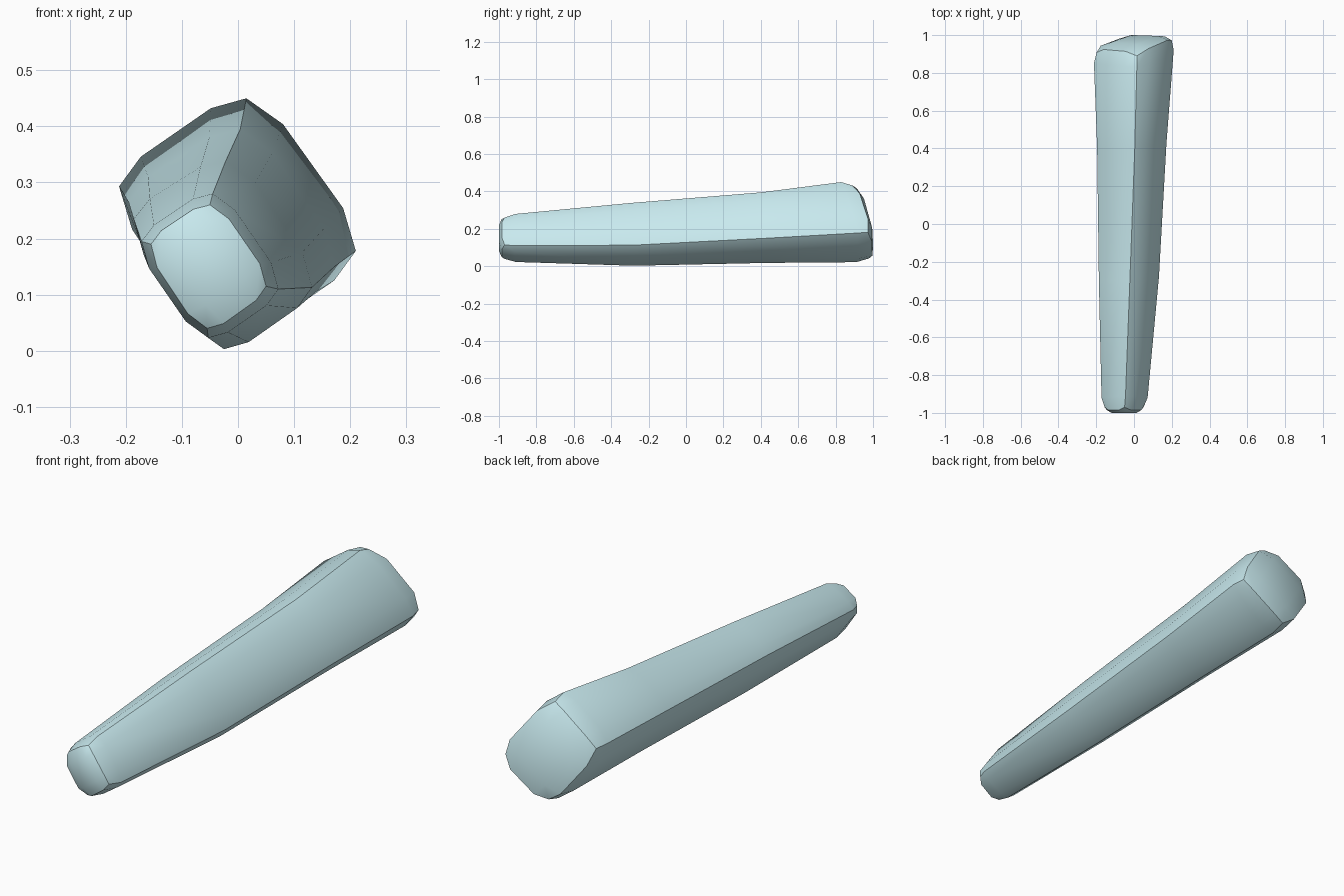
import bpy, bmesh
from mathutils import Vector

if "Cube" in bpy.data.objects:
    bpy.data.objects.remove(bpy.data.objects["Cube"])

T = (0.0, 0.225, 0.775, 1.0)   # spacing of points along each side
BULGE = 0.078                  # side swelling, relative to side length

# Cross-sections from small end to large end: top, right, bottom, left corners,
# followed by the outward swell of the rim along y
SECTIONS = [
    ((-.05, -.97, .26), (.05, -.97, .115), (-.055, -.97, .04), (-.155, -.97, .19), -.015),
    ((-.045, -.91, .28), (.072, -.92, .11), (-.053, -.91, .023), (-.172, -.92, .195), 0),
    ((-.022, -.30, .338), (.132, -.28, .113), (-.025, -.28, .003), (-.186, -.30, .235), 0),
    ((.004, .40, .395), (.172, .43, .15), (-.02, .43, .018), (-.195, .40, .265), 0),
    ((.015, .83, .45), (.21, .92, .178), (-.015, .91, .022), (-.212, .85, .293), 0),
    ((.015, .89, .432), (.2, .972, .182), (-.015, .978, .042), (-.198, .908, .288), .02),
]


def ring_points(section):
    """Four sharp corners with two swollen points between each pair."""
    corners = [Vector(c) for c in section[:4]]
    pts = []
    for i, a in enumerate(corners):
        d = corners[(i + 1) % 4] - a
        out = Vector((-d.z, 0, d.x)) * BULGE
        pts.append(a)
        pts += [a + d * t + out + Vector((0, section[4], 0)) for t in T[1:3]]
    return pts


bm = bmesh.new()
rings = [[bm.verts.new(p) for p in ring_points(s)] for s in SECTIONS]

# Long sides
for a, b in zip(rings, rings[1:]):
    for i in range(12):
        j = (i + 1) % 12
        bm.faces.new((a[i], a[j], b[j], b[i]))


def domed_cap(r):
    """Fill a ring with a swollen 3 x 3 grid."""
    g = [[r[0], r[1], r[2], r[3]], [r[11], None, None, r[4]],
         [r[10], None, None, r[5]], [r[9], r[8], r[7], r[6]]]
    p = lambda i, j: g[i][j].co
    for i in (1, 2):
        for j in (1, 2):
            u, v = T[i], T[j]
            flat = (p(0, 0).lerp(p(0, 3), v)).lerp(p(3, 0).lerp(p(3, 3), v), u)
            g[i][j] = bm.verts.new(p(0, j).lerp(p(3, j), u)
                                   + p(i, 0).lerp(p(i, 3), v) - flat)
    for i in range(3):
        for j in range(3):
            bm.faces.new((g[i][j], g[i + 1][j], g[i + 1][j + 1], g[i][j + 1]))


domed_cap(rings[0])
domed_cap(rings[-1])
bmesh.ops.recalc_face_normals(bm, faces=bm.faces[:])

# Smooth panels, crisp long corners and end rims
for f in bm.faces:
    f.smooth = True
lines = [[r[k] for r in rings] for k in (0, 3, 6, 9)]
lines += [r + r[:1] for r in (rings[0], rings[-1])]
for line in lines:
    for a, b in zip(line, line[1:]):
        bm.edges.get((a, b)).smooth = False

mesh = bpy.data.meshes.new("tapered_bar")
bm.to_mesh(mesh)
bm.free()
bar = bpy.data.objects.new("tapered_bar", mesh)
bpy.context.collection.objects.link(bar)

mat = bpy.data.materials.new("pale_blue")
mat.diffuse_color = (0.58, 0.82, 0.86, 1)
mat.use_nodes = True
mat.node_tree.nodes["Principled BSDF"].inputs["Base Color"].default_value = mat.diffuse_color
mesh.materials.append(mat)
